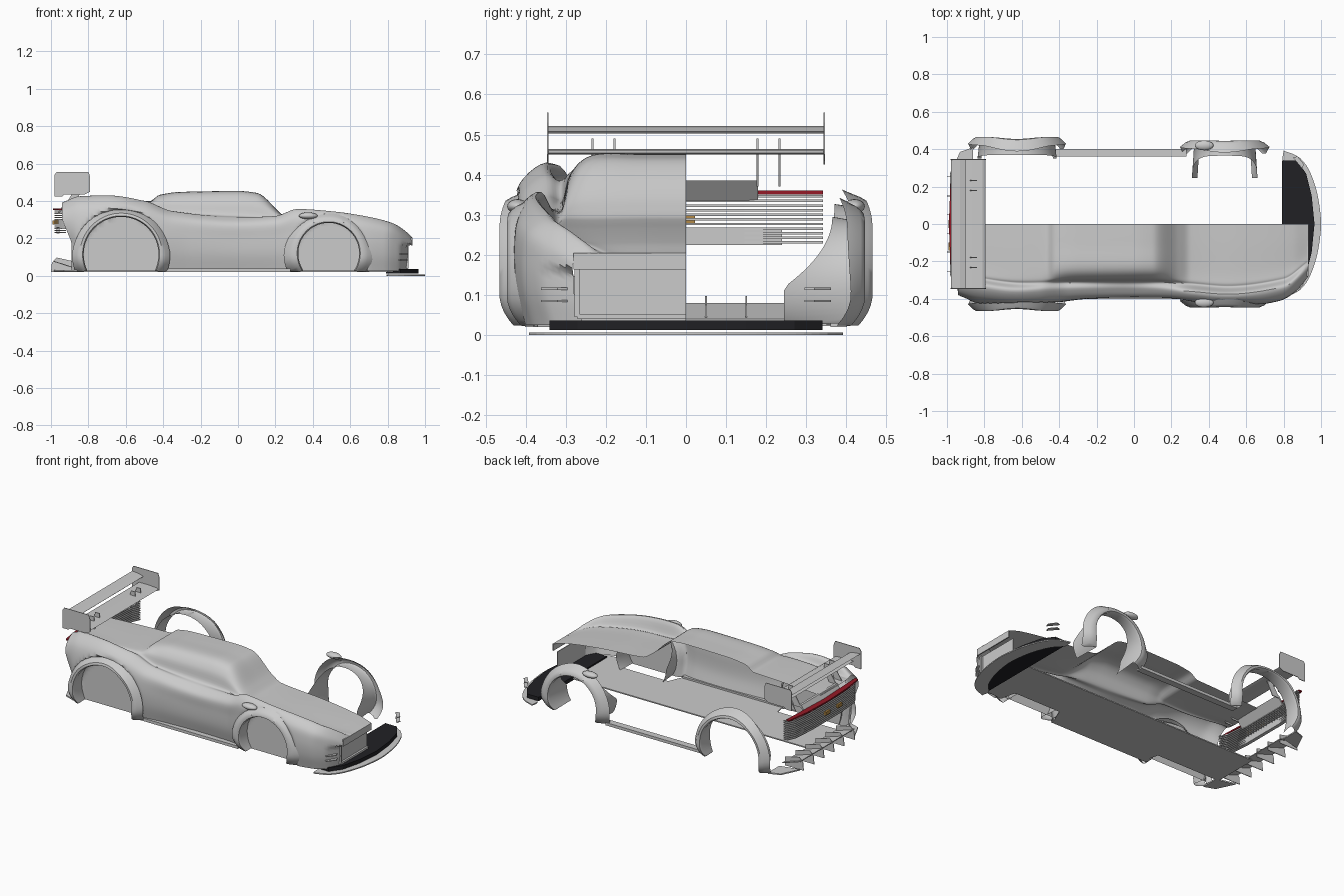
import bpy, bmesh, math
from mathutils import Vector

if "Cube" in bpy.data.objects:
    bpy.data.objects.remove(bpy.data.objects["Cube"])


def add(name, verts, faces, mat=None, smooth=None):
    me = bpy.data.meshes.new(name)
    me.from_pydata(verts, [], faces)
    bm = bmesh.new()
    bm.from_mesh(me)
    bmesh.ops.recalc_face_normals(bm, faces=bm.faces)
    bm.to_mesh(me)
    bm.free()
    ob = bpy.data.objects.new(name, me)
    bpy.context.collection.objects.link(ob)
    if mat:
        me.materials.append(mat)
    if smooth:
        bpy.ops.object.select_all(action='DESELECT')
        ob.select_set(True)
        bpy.context.view_layer.objects.active = ob
        bpy.ops.object.shade_smooth_by_angle(angle=math.radians(smooth))
    return ob


def prism(name, pts, axis, lo, hi, mat=None):
    """Extrude a flat outline: axis z takes (x, y), axis y takes (x, z)."""
    put = (lambda a, b, t: (a, b, t)) if axis == 'z' else (lambda a, b, t: (a, t, b))
    n = len(pts)
    verts = [put(a, b, t) for t in (lo, hi) for a, b in pts]
    faces = [tuple(range(n)), tuple(range(n, 2 * n))]
    faces += [(i, (i + 1) % n, n + (i + 1) % n, n + i) for i in range(n)]
    return add(name, verts, faces, mat)


def box(name, x0, x1, y0, y1, z0, z1, mat=None):
    return prism(name, [(x0, y0), (x1, y0), (x1, y1), (x0, y1)], 'z', z0, z1, mat)


def colour(name, rgb):
    m = bpy.data.materials.new(name)
    m.diffuse_color = (*rgb, 1)
    m.use_nodes = True
    m.node_tree.nodes["Principled BSDF"].inputs["Base Color"].default_value = m.diffuse_color
    return m


black = colour("black", (.015, .015, .018))
red = colour("red", (.3, .01, .02))
amber = colour("amber", (.45, .25, .06))


def clamp(t):
    return min(max(t, 0), 1)


def curve(*keys):
    """Smooth monotone interpolation through (x, value) pairs."""
    xs, vs = zip(*keys)
    d = [(vs[i + 1] - vs[i]) / (xs[i + 1] - xs[i]) for i in range(len(xs) - 1)]
    m = [d[0]] + [0 if a * b <= 0 else 2 * a * b / (a + b) for a, b in zip(d, d[1:])] + [d[-1]]

    def f(x):
        i = max(k for k in range(len(d)) if k == 0 or x >= xs[k])
        h = xs[i + 1] - xs[i]
        t = (x - xs[i]) / h
        return (vs[i] * (1 + 2 * t) * (1 - t) ** 2 + h * m[i] * t * (1 - t) ** 2
                + vs[i + 1] * t * t * (3 - 2 * t) + h * m[i + 1] * t * t * (t - 1))
    return f


# Body shell: only the -y half, lofted along x
width = curve((-.94, .385), (-.82, .425), (-.62, .44), (-.42, .42), (-.25, .4), (0, .39), (.2, .395),
              (.35, .42), (.5, .43), (.65, .43), (.78, .41), (.86, .365), (.91, .31), (.93, .28))
crest_z = curve((-.94, .39), (-.85, .425), (-.7, .43), (-.5, .4), (-.35, .345), (0, .31), (.2, .32),
                (.32, .357), (.5, .345), (.7, .315), (.83, .28), (.9, .235), (.93, .205))
crest_y = curve((-.94, .31), (-.6, .355), (-.3, .345), (.1, .345), (.3, .36), (.5, .375), (.8, .335), (.93, .24))
roof = curve((-.94, .38), (-.6, .395), (-.47, .4), (-.42, .432), (-.3, .447), (0, .451), (.1, .441),
             (.24, .325), (.3, .29), (.6, .265), (.85, .23), (.93, .205))
valley = curve((-.94, .383), (-.5, .385), (-.35, .34), (0, .325), (.2, .305), (.3, .288), (.6, .265), (.85, .232), (.93, .203))
wheels = [(.485, .12, .163, .365), (-.625, .115, .2, .37)]   # x, z, radius, inner depth


def section(x):
    w, s, c, zt, v = (f(x) for f in (width, crest_z, crest_y, roof, valley))
    h = s - .03
    k = c - .035
    ctrl = [(0, zt), (.35 * k, zt), (.75 * k, zt - .002), (.93 * k, zt * .6 + v * .4), (k, v), (c, s),
            ((c + w) / 2 + .02, .03 + h * .87), (w, .03 + h * .62), (w - .004, .03 + h * .3), (w - .025, .025)]
    p = [Vector(q) for q in ctrl]
    p = [2 * p[0] - p[1]] + p + [2 * p[-1] - p[-2]]
    out = []
    for i in range(1, len(p) - 2):
        for j in range(5):
            t = j / 5
            a, b, e, g = p[i - 1:i + 3]
            out.append(.5 * (2 * b + (e - a) * t + (2 * a - 5 * b + 4 * e - g) * t * t + (3 * b - a - 3 * e + g) * t ** 3))
    return out + [p[-2]]


N = 150
verts, faces = [], []
for i in range(N + 1):
    x = -.94 + 1.87 * i / N
    for y, z in section(x):
        y = -abs(y)
        px = x
        # recessed wheel wells, blended into the fender
        for cx, cz, r, d in wheels:
            if y < -.36:
                t = clamp((r + .05 - math.hypot(x - cx, max(z - cz, 0))) / .045)
                y += (-.36 - y) * t * t * (3 - 2 * t)
        # undercut nose and tail
        if z < .165:
            px -= .025 * clamp((x - .86) / .07)
        px += .05 * clamp((-.86 - x) / .08) * clamp((.3 - z) / .12)
        verts.append((px, y, z))
M = len(verts) // (N + 1)
for i in range(N):
    for j in range(M - 1):
        a = i * M + j
        faces.append((a, a + 1, a + M + 1, a + M))
add("body_shell", verts, faces, None, 40)

# Nose face: brow, recessed opening panel, frame
box("nose_brow", .925, .932, -.28, 0, .163, .205)
box("nose_panel", .895, .9, -.27, 0, .028, .165)
box("nose_frame_side", .895, .912, -.278, -.266, .045, .165)
box("nose_frame_bottom", .895, .912, -.27, 0, .04, .052)

# Half floor, cut in beside the wheels
prism("floor", [(-.88, 0), (-.88, -.3), (-.43, -.3), (-.41, -.385), (0, -.365), (.28, -.375), (.32, -.28), (.65, -.28),
                (.67, -.38), (.8, -.37), (.87, -.3), (.9, 0)], 'z', .02, .027)

# Front splitter and lip
prism("splitter", [(.79, -.34), (.87, -.34), (.92, -.27), (.95, -.15), (.965, 0),
                   (.95, .15), (.92, .27), (.87, .34), (.79, .34)], 'z', .012, .036, black)
arc = curve((-.392, .8), (-.36, .88), (-.27, .945), (-.12, .988), (0, 1), (.12, .988), (.27, .945), (.36, .88), (.392, .8))
ys = [-.392 + .784 * i / 40 for i in range(41)]
prism("splitter_lip", [(arc(y), y) for y in ys] + [(max(arc(y) - .08, .795), y * .92) for y in reversed(ys)], 'z', 0, .007)


# Wheel arch flares on both sides, leaning in at the top and tucking in at the foot
def arch(name, side, cx, cz, r, depth, out, flare, leg):
    verts, faces, n = [], [], 48
    a0 = -math.asin((cz - .03) / r)
    for i in range(n + 1):
        a = a0 + (math.pi - 2 * a0) * i / n
        low = (1 - max(math.sin(a), 0)) ** 2
        wide = flare * (1 + .3 * low)
        prof = [(r + .012, depth - leg * low), (r, out - .012), (r + .006, out), (r + .02, out + .001),
                (r + .6 * wide, out - .01), (r + wide, out - .045 + .01 * low)]
        for j, (q, y) in enumerate(prof):
            z = max(cz + q * math.sin(a), .024)
            if j:
                y -= 3.5 * max(z - .27, 0) ** 2 + 6 * max(.1 - z, 0) ** 2
            verts.append((cx + q * math.cos(a), side * y, z))
    m = 6
    for i in range(n):
        for j in range(m - 1):
            k = i * m + j
            faces.append((k, k + 1, k + m + 1, k + m))
    add(name, verts, faces, None, 40)


for side, tag in ((-1, "right"), (1, "left")):
    arch("front_arch_" + tag, side, *wheels[0], .446, .06, .12)
    arch("rear_arch_" + tag, side, *wheels[1], .464, .048, .02)
    # Side skirts, mirrors, canards
    box("side_skirt_" + tag, -.43, .28, *sorted((side * .36, side * .402)), .02, .038)
    bpy.ops.mesh.primitive_uv_sphere_add(segments=24, ring_count=12, location=(.375, side * .42, .321))
    mirror = bpy.context.object
    mirror.name = "mirror_" + tag
    mirror.scale = (.05, .026, .018)
    bpy.ops.object.shade_smooth_by_angle()
    for k, z in enumerate((.083, .113)):
        prism(f"canard_{tag}_{k}", [(.85, side * .355), (.9, side * .295), (.908, side * .32), (.875, side * .362)],
              'z', z, z + .005)
    # Wing end plates and supports
    prism("wing_end_plate_" + tag, [(-.98, .54), (-.97, .555), (-.8, .555), (-.79, .53), (-.79, .45), (-.82, .435),
                                    (-.93, .435), (-.94, .425), (-.98, .425)], 'y', side * .343, side * .347)
    for k, y in enumerate((.178, .233)):
        prism(f"wing_support_{tag}_{k}", [(-.93, .37), (-.88, .37), (-.84, .45), (-.84, .49), (-.87, .49), (-.88, .45)],
              'y', side * y - .0025, side * y + .0025)
    # Tail lamps
    prism("tail_lamp_" + tag, [(-.99, 0), (-.982, side * .2), (-.962, side * .342), (-.94, side * .342), (-.955, 0)],
          'z', .351, .36, red)
    # Rear diffuser fins and corner plates
    for k, y in enumerate((.05, .15, .255)):
        prism(f"diffuser_fin_{tag}_{k}", [(-1, .02), (-.87, .02), (-.87, .075), (-.97, .098), (-.995, .07)],
              'y', side * y - .002, side * y + .002)
    prism("diffuser_corner_" + tag, [(-.985, side * .27), (-.93, side * .385), (-.86, side * .41), (-.86, side * .3)],
          'z', .022, .03)

# Wing blades, slightly curved sections
prism("wing_main", [(-.93, .464), (-.87, .456), (-.81, .45), (-.795, .454), (-.81, .461), (-.87, .464)], 'y', -.343, .343)
prism("wing_flap", [(-.978, .522), (-.94, .508), (-.905, .503), (-.9, .508), (-.93, .517)], 'y', -.343, .343)

# Rear louvres bending round the tail
back = [(-.35, -.945), (-.3, -.968), (-.15, -.98), (.15, -.98), (.3, -.968), (.35, -.945)]
for k in range(11):
    z = .228 + k * .0115
    prism(f"rear_louvre_{k}", [(x, y * .975) for y, x in back] + [(x + .025, y * .975) for y, x in reversed(back)], 'z', z, z + .006)
box("rear_lower_panel", -.97, -.955, -.24, .24, .225, .262)
prism("rear_upper_panel", [(-.965, .335), (-.955, .335), (-.915, .385), (-.93, .385)], 'y', -.18, .18)
for k, y in enumerate((-.12, 0)):
    box(f"rear_outlet_{k}", -.992, -.96, y - .022, y + .022, .275, .297, amber)

# Diffuser tray
prism("diffuser_tray", [(-.985, .075), (-.86, .035), (-.86, .04), (-.985, .08)], 'y', -.27, .27)
